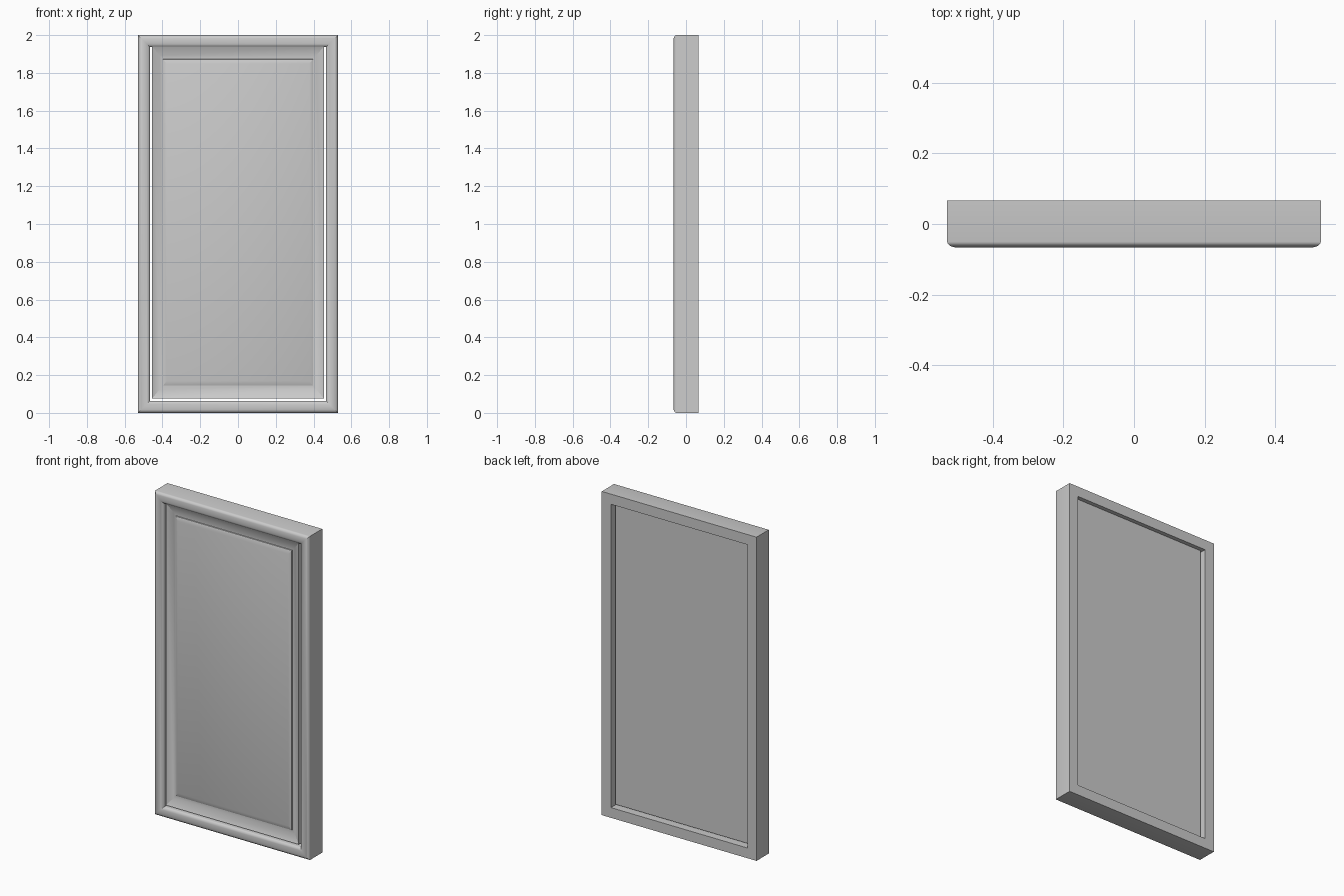
import bpy, math

if "Cube" in bpy.data.objects:
    bpy.data.objects.remove(bpy.data.objects["Cube"])

W, H = 0.529, 2.0      # half width, height


def ring_mesh(name, rings, close_loop=False, cap_first=False, cap_last=False):
    """Skin nested rectangles given as (half_width, z_bottom, z_top, y)."""
    verts, faces = [], []
    for hw, zb, zt, y in rings:
        verts += [(-hw, y, zb), (hw, y, zb), (hw, y, zt), (-hw, y, zt)]
    n = len(rings)
    for r in range(n if close_loop else n - 1):
        a, b = 4 * r, 4 * ((r + 1) % n)
        for i in range(4):
            j = (i + 1) % 4
            faces.append((a + i, a + j, b + j, b + i))
    if cap_first:
        faces.append((3, 2, 1, 0))
    if cap_last:
        k = 4 * (n - 1)
        faces.append((k, k + 1, k + 2, k + 3))
    me = bpy.data.meshes.new(name)
    me.from_pydata(verts, [], faces)
    ob = bpy.data.objects.new(name, me)
    bpy.context.collection.objects.link(ob)
    bpy.ops.object.select_all(action='DESELECT')
    ob.select_set(True)
    bpy.context.view_layer.objects.active = ob
    bpy.ops.object.shade_smooth_by_angle(angle=math.radians(28))
    return ob


# Outer frame: mitred moulding with a rounded front
width = 0.063
profile = [(0, 0.067), (0, -0.050)]
for i in range(1, 12):
    a = math.pi * i / 12
    profile.append((width / 2 * (1 - math.cos(a)), -0.050 - 0.017 * math.sin(a)))
profile += [(width, -0.050), (width, 0.067)]
ring_mesh("frame", [(W - d, d, H - d, y) for d, y in profile], close_loop=True)

# Raised panel: sloped border, flat valley and bevelled centre field
panel_x, panel_bottom, panel_top = 0.454, 0.077, 1.940
# inset in x, inset in z, depth
steps = [(0, 0, 0.041), (0, 0, -0.056), (0.040, 0.048, -0.036),
         (0.057, 0.067, -0.036), (0.058, 0.068, -0.041), (0.076, 0.092, -0.049)]
ring_mesh("panel", [(panel_x - dx, panel_bottom + dz, panel_top - dz, y)
                    for dx, dz, y in steps], cap_first=True, cap_last=True)
